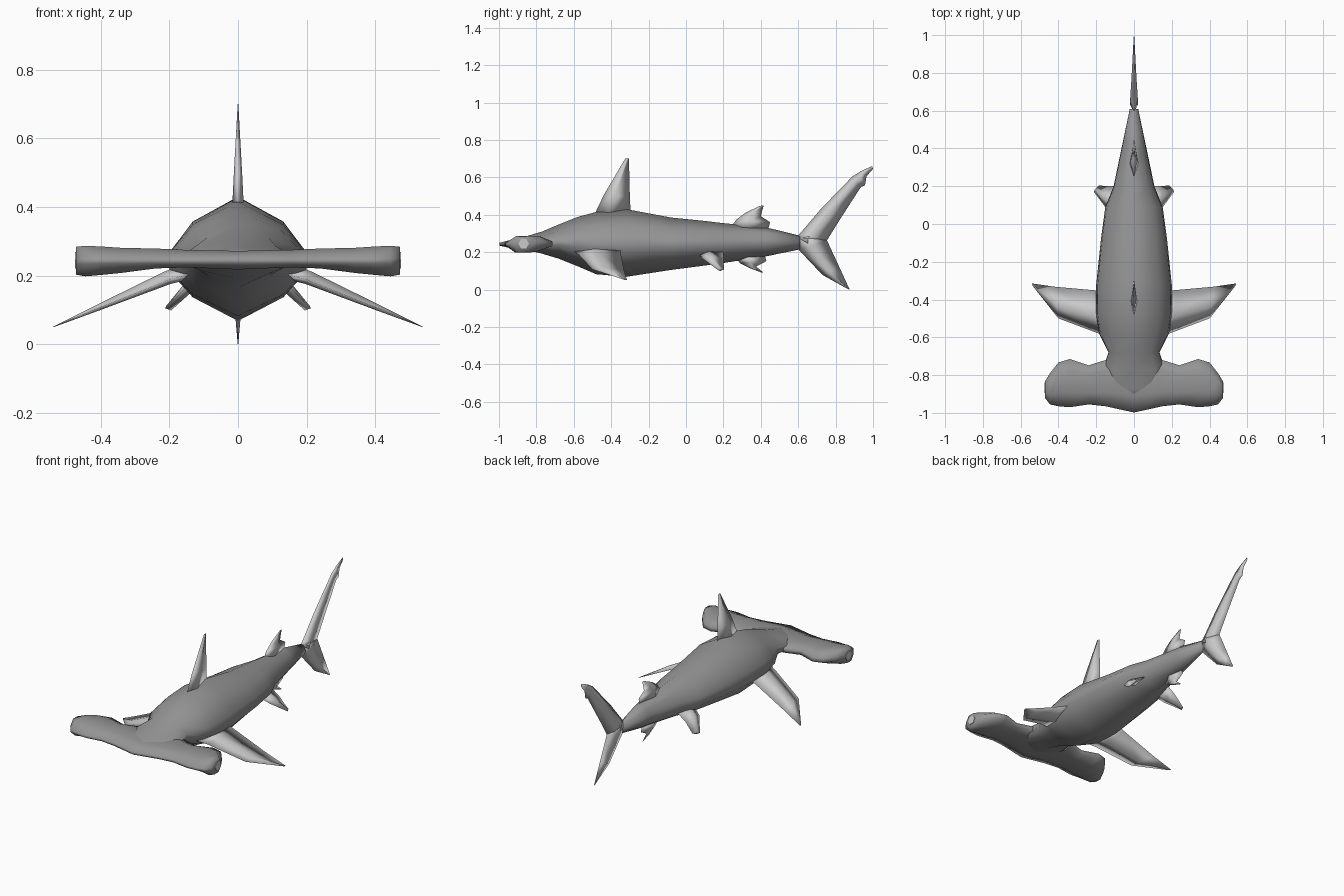
import bpy, bmesh, math
from mathutils import Vector


def material(name, v):
    m = bpy.data.materials.new(name)
    m.diffuse_color = (v, v, v, 1)
    return m


skin = material("dark_skin", 0.30)
pale = material("pale_fin", 0.72)


def loft(name, rings, mat, mirror=False):
    """Skin a list of equal-length point rings and cap both ends, smooth shaded."""
    bm = bmesh.new()
    vs = [[bm.verts.new(p) for p in r] for r in rings]
    n = len(rings[0])
    for a, b in zip(vs, vs[1:]):
        for i in range(n):
            j = (i + 1) % n
            bm.faces.new((a[i], a[j], b[j], b[i]))
    bm.faces.new(vs[0])
    bm.faces.new(vs[-1])
    bmesh.ops.recalc_face_normals(bm, faces=bm.faces)
    for f in bm.faces:
        f.smooth = True
    me = bpy.data.meshes.new(name)
    bm.to_mesh(me)
    bm.free()
    me.materials.append(mat)
    ob = bpy.data.objects.new(name, me)
    bpy.context.collection.objects.link(ob)
    if mirror:
        m = ob.modifiers.new("mirror", 'MIRROR')
        m.use_mirror_merge = False
    return ob


def fin(name, sections, normal=(1, 0, 0), mirror=False):
    """Fin from (leading point, trailing point, half thickness) sections."""
    nrm = Vector(normal).normalized()
    rings = []
    for lead, trail, t in sections:
        a, b = Vector(lead), Vector(trail)
        m = a.lerp(b, 0.4)
        rings.append([a, m + nrm * t, b, m - nrm * t])
    return loft(name, rings, pale, mirror)


def mid_fin(name, sections):
    """Fin on the centre plane, given in (y, z)."""
    return fin(name, [((0, *a), (0, *b), t) for a, b, t in sections])


# Body: y, half width, bottom z, top z
body = [(-0.96, 0.05, 0.234, 0.256), (-0.87, 0.13, 0.216, 0.28),
        (-0.77, 0.165, 0.192, 0.31),
        (-0.68, 0.135, 0.165, 0.348), (-0.58, 0.185, 0.125, 0.388),
        (-0.48, 0.20, 0.082, 0.415), (-0.32, 0.20, 0.068, 0.43),
        (-0.08, 0.175, 0.105, 0.385), (0.09, 0.152, 0.127, 0.368),
        (0.2, 0.108, 0.142, 0.355), (0.43, 0.06, 0.178, 0.332),
        (0.61, 0.022, 0.215, 0.288)]
rings = []
for y, w, zb, zt in body:
    h = zt - zb
    half = [(0, zt), (0.66 * w, zt - 0.2 * h), (0.96 * w, zt - 0.42 * h),
            (w, zt - 0.6 * h), (0.66 * w, zb + 0.19 * h), (0, zb)]
    pts = half + [(-x, z) for x, z in half[-2:0:-1]]
    rings.append([(x, y, z) for x, z in pts])
loft("body", rings, skin)

# Hammer head: x, front y, back y, bottom z, top z
head = [(0, -0.998, -0.70, 0.218, 0.272), (0.15, -0.965, -0.72, 0.224, 0.275),
        (0.24, -0.955, -0.748, 0.221, 0.279), (0.34, -0.97, -0.715, 0.208, 0.281),
        (0.40, -0.965, -0.733, 0.202, 0.285), (0.445, -0.955, -0.79, 0.198, 0.287),
        (0.472, -0.92, -0.835, 0.203, 0.284)]
full = [(-s[0], *s[1:]) for s in head[:0:-1]] + head
rings = []
for x, yf, yb, zb, zt in full:
    d = yb - yf
    rings.append([(x, yf, 0.25), (x, yf + 0.3 * d, zt), (x, yf + 0.78 * d, zt),
                  (x, yb, 0.258), (x, yb, 0.232), (x, yf + 0.7 * d, zb),
                  (x, yf + 0.25 * d, zb), (x, yf, 0.235)])
loft("hammer_head", rings, skin)

# Eyes
for side in (-1, 1):
    bpy.ops.mesh.primitive_cylinder_add(vertices=6, radius=0.028, depth=0.012,
                                        location=(side * 0.469, -0.868, 0.245),
                                        rotation=(0, math.pi / 2, 0))
    bpy.context.object.name = "eye"
    bpy.context.object.data.materials.append(pale)

# Fins on the centre plane
mid_fin("dorsal_fin", [((-0.49, 0.40), (-0.295, 0.40), 0.017),
                       ((-0.44, 0.505), (-0.30, 0.49), 0.012),
                       ((-0.325, 0.70), (-0.305, 0.70), 0.001)])
mid_fin("second_dorsal_fin", [((0.24, 0.335), (0.44, 0.325), 0.022),
                              ((0.27, 0.375), (0.45, 0.36), 0.016),
                              ((0.32, 0.412), (0.40, 0.392), 0.009),
                              ((0.395, 0.447), (0.415, 0.45), 0.001)])
mid_fin("anal_fin", [((0.27, 0.165), (0.42, 0.185), 0.02),
                     ((0.29, 0.14), (0.43, 0.152), 0.014),
                     ((0.34, 0.115), (0.375, 0.123), 0.008),
                     ((0.40, 0.092), (0.415, 0.09), 0.001)])
mid_fin("tail_upper_lobe", [((0.59, 0.285), (0.70, 0.215), 0.022),
                            ((0.61, 0.30), (0.755, 0.265), 0.02),
                            ((0.72, 0.43), (0.82, 0.37), 0.014),
                            ((0.89, 0.605), (0.935, 0.548), 0.006),
                            ((0.92, 0.623), (0.957, 0.557), 0.005),
                            ((0.935, 0.633), (0.965, 0.605), 0.004),
                            ((0.995, 0.66), (1.0, 0.645), 0.001)])
mid_fin("tail_lower_lobe", [((0.595, 0.27), (0.73, 0.30), 0.022),
                            ((0.605, 0.21), (0.755, 0.26), 0.018),
                            ((0.73, 0.078), (0.82, 0.12), 0.009),
                            ((0.865, 0.003), (0.875, 0.0), 0.001)])

# Paired fins
fin("pectoral_fin", [((0.14, -0.60, 0.205), (0.14, -0.355, 0.23), 0.024),
                     ((0.20, -0.575, 0.188), (0.22, -0.35, 0.20), 0.02),
                     ((0.40, -0.50, 0.108), (0.42, -0.332, 0.105), 0.009),
                     ((0.535, -0.33, 0.052), (0.54, -0.315, 0.05), 0.001)],
    normal=(0.42, 0, 0.9), mirror=True)
fin("pelvic_fin", [((0.11, 0.07, 0.19), (0.085, 0.20, 0.20), 0.02),
                   ((0.152, 0.09, 0.165), (0.135, 0.20, 0.165), 0.016),
                   ((0.212, 0.17, 0.105), (0.185, 0.204, 0.108), 0.01)],
    normal=(0.6, 0, 0.7), mirror=True)
